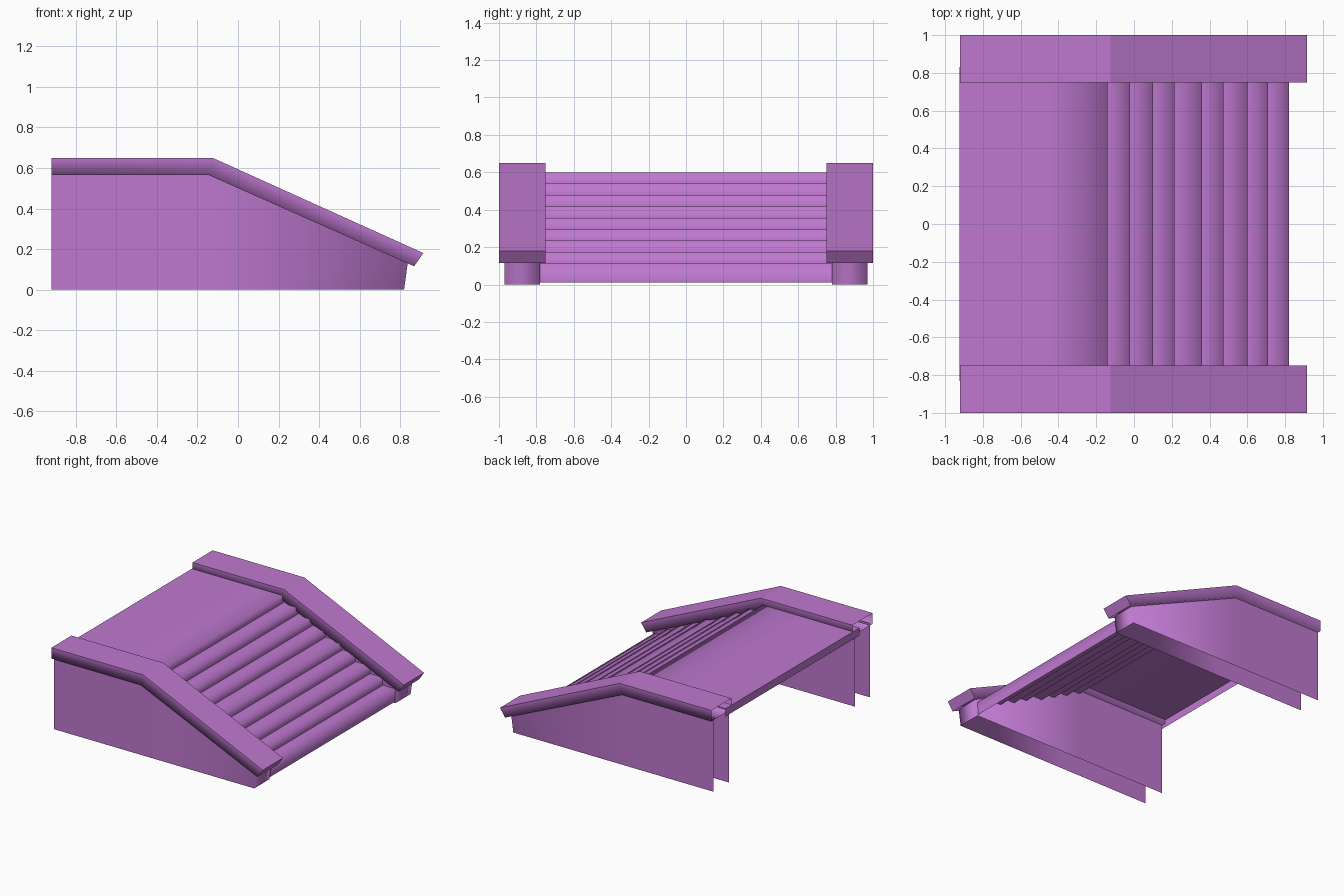
import bpy, bmesh

cube = bpy.data.objects.get("Cube")
if cube:
    bpy.data.objects.remove(cube, do_unlink=True)

purple = bpy.data.materials.new("purple")
purple.use_nodes = True
colour = (0.52, 0.19, 0.63, 1)
purple.diffuse_color = colour
purple.node_tree.nodes["Principled BSDF"].inputs["Base Color"].default_value = colour


def loft(name, rows, is_sharp, closed=False, cap_end=False, mirror=False):
    """Skin a list of equal point rows; is_sharp(edge) marks hard edges."""
    bm = bmesh.new()
    grid = [[bm.verts.new(p) for p in row] for row in rows]
    n = len(grid[0])
    for a, b in zip(grid, grid[1:]):
        for i in range(n if closed else n - 1):
            j = (i + 1) % n
            bm.faces.new((a[i], a[j], b[j], b[i]))
    if cap_end:
        bm.faces.new(grid[-1][::-1])
    bm.verts.index_update()
    for f in bm.faces:
        f.smooth = True
    for e in bm.edges:
        e.smooth = not is_sharp(sorted(v.index for v in e.verts))
    mesh = bpy.data.meshes.new(name)
    bm.to_mesh(mesh)
    bm.free()
    mesh.materials.append(purple)
    obj = bpy.data.objects.new(name, mesh)
    bpy.context.collection.objects.link(obj)
    if mirror:
        mod = obj.modifiers.new("Mirror", 'MIRROR')
        mod.use_axis = (False, True, False)
        mod.use_mirror_merge = False
    return obj


# Deck and stairs: rear lip, flat landing, eight steps, front riser
noses = [-0.14, -0.02, 0.10, 0.215, 0.36, 0.475, 0.60, 0.71, 0.82]
top, rise = 0.60, 0.061
profile = [(-0.925, top - 0.06), (-0.925, top), (-0.46, top)]
hard_rows = {1}
for k, x in enumerate(noses):
    z = top - k * rise
    profile.append((x, z))
    if x != noses[-1]:
        hard_rows.add(len(profile))
        profile.append((x, z - rise))
profile.append((0.815, 0.01))
half = 0.83
loft("stair_deck", [[(x, half, z), (x, -half, z)] for x, z in profile],
     lambda e: e[0] // 2 == e[1] // 2 and e[0] // 2 in hard_rows)

# Side walls: hollow, open at the rear and below, closed at the stair foot
outer, inner = 0.97, 0.78
plan = [(-0.92, -0.92, 0.58), (-0.14, -0.14, 0.58), (0.82, 0.84, 0.145)]
path = [(outer, p) for p in plan] + [(inner, p) for p in reversed(plan)]
loft("side_walls", [[(x0, y, 0), (x1, y, z)] for y, (x0, x1, z) in path],
     lambda e: False, mirror=True)

# Capping rails: flat along the landing, then sloping over the stairs
stations = [((-0.92, 0.65), (-0.92, 0.565)),
            ((-0.125, 0.65), (-0.145, 0.565)),
            ((0.915, 0.18), (0.87, 0.115))]
rings = [[(xt, 1, zt), (xt, 0.75, zt), (xb, 0.75, zb), (xb, 1, zb)]
         for (xt, zt), (xb, zb) in stations]
loft("capping_rails", rings, lambda e: all(i % 4 < 2 for i in e),
     closed=True, cap_end=True, mirror=True)
